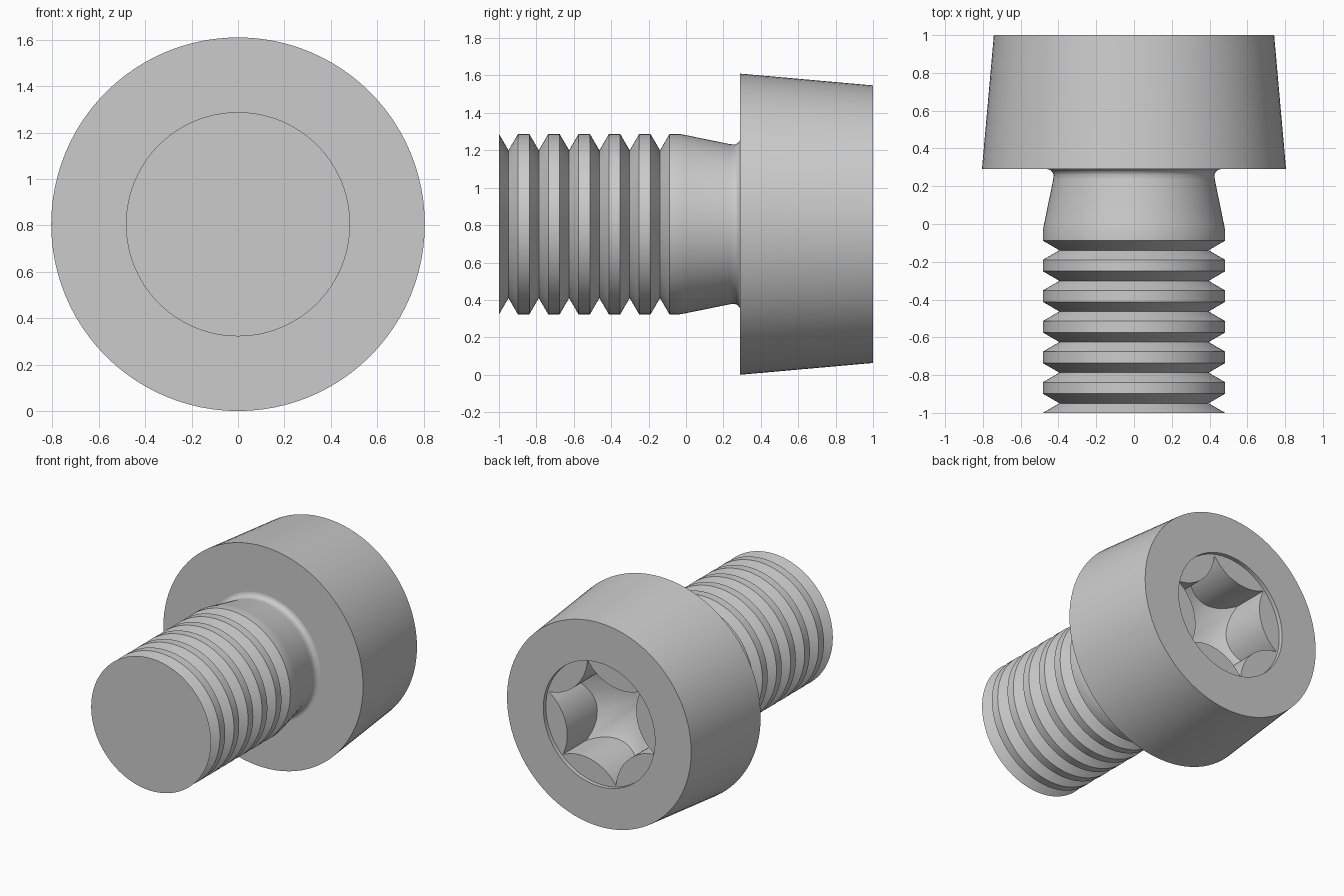
import bpy
import bmesh
from math import sin, cos, sqrt, radians, pi

cube = bpy.data.objects.get("Cube")
if cube:
    bpy.data.objects.remove(cube)

SEGMENTS = 96
AXIS_Z = 0.805
ANGLES = [2 * pi * i / SEGMENTS for i in range(SEGMENTS)]

steel = bpy.data.materials.new("plain_grey_steel")
steel.use_nodes = True
grey = (0.6, 0.6, 0.6, 1)
steel.diffuse_color = grey
steel.node_tree.nodes["Principled BSDF"].inputs["Base Color"].default_value = grey


def circle(y, r):
    """Ring of (y, radius) pairs; a radius of zero gives a single tip."""
    return [(y, r)] * SEGMENTS if r else [(y, 0)]


def lathe(name, rings):
    """Skin consecutive rings around the y axis."""
    bm = bmesh.new()
    loops = [[bm.verts.new((r * sin(a), y, AXIS_Z + r * cos(a)))
              for (y, r), a in zip(ring, ANGLES)] for ring in rings]
    for low, high in zip(loops, loops[1:]):
        for i in range(SEGMENTS):
            j = (i + 1) % SEGMENTS
            if len(low) == 1:
                bm.faces.new((low[0], high[j], high[i]))
            elif len(high) == 1:
                bm.faces.new((low[i], low[j], high[0]))
            else:
                bm.faces.new((low[i], low[j], high[j], high[i]))
    mesh = bpy.data.meshes.new(name)
    bm.to_mesh(mesh)
    bm.free()
    mesh.materials.append(steel)
    obj = bpy.data.objects.new(name, mesh)
    bpy.context.collection.objects.link(obj)
    bpy.ops.object.select_all(action="DESELECT")
    obj.select_set(True)
    bpy.context.view_layer.objects.active = obj
    bpy.ops.object.shade_smooth_by_angle(angle=radians(25))
    return obj


# Threaded shank: flat end, repeated V grooves, tapered neck, fillet
CREST, ROOT, PITCH, HALF = 0.483, 0.395, 0.162, 0.051
shank = [circle(-1, 0), circle(-1, CREST)]
for k in range(6):
    y = -0.949 + k * PITCH
    if k:
        shank.append(circle(y - HALF, CREST))
    shank += [circle(y, ROOT), circle(y + HALF, CREST)]
shank += [circle(-0.04, CREST), circle(-0.01, 0.478), circle(0.235, 0.428)]
for step in range(1, 7):
    a = radians(15 * step)
    shank.append(circle(0.25 + 0.04 * sin(a), 0.425 + 0.035 * (1 - cos(a))))
lathe("threaded_shank", shank)

# Head: slightly tapered, with a shallow round counterbore in its outer face
lathe("head", [circle(0.29, 0.46), circle(0.29, 0.805), circle(1, 0.742),
               circle(1, 0.45), circle(0.97, 0.45)])

# Six-pointed drive socket: walls bulge inward, floor is a drilled cone
POINT, INNER = 0.44, 0.30
half_chord, sagitta = POINT / 2, POINT * cos(pi / 6) - INNER
bulge = (half_chord ** 2 + sagitta ** 2) / (2 * sagitta)
offset = INNER + bulge


def star_radius(angle):
    phi = (angle - radians(15)) % (pi / 3) - pi / 6
    return offset * cos(phi) - sqrt(max(bulge ** 2 - (offset * sin(phi)) ** 2, 0))


star = [star_radius(a + 1e-7) for a in ANGLES]
lathe("drive_socket", [circle(0.97, 0.45),
                       [(0.97, r) for r in star],
                       [(0.7 - (POINT - r) * 0.6, r) for r in star],
                       circle(0.7 - POINT * 0.6, 0)])
